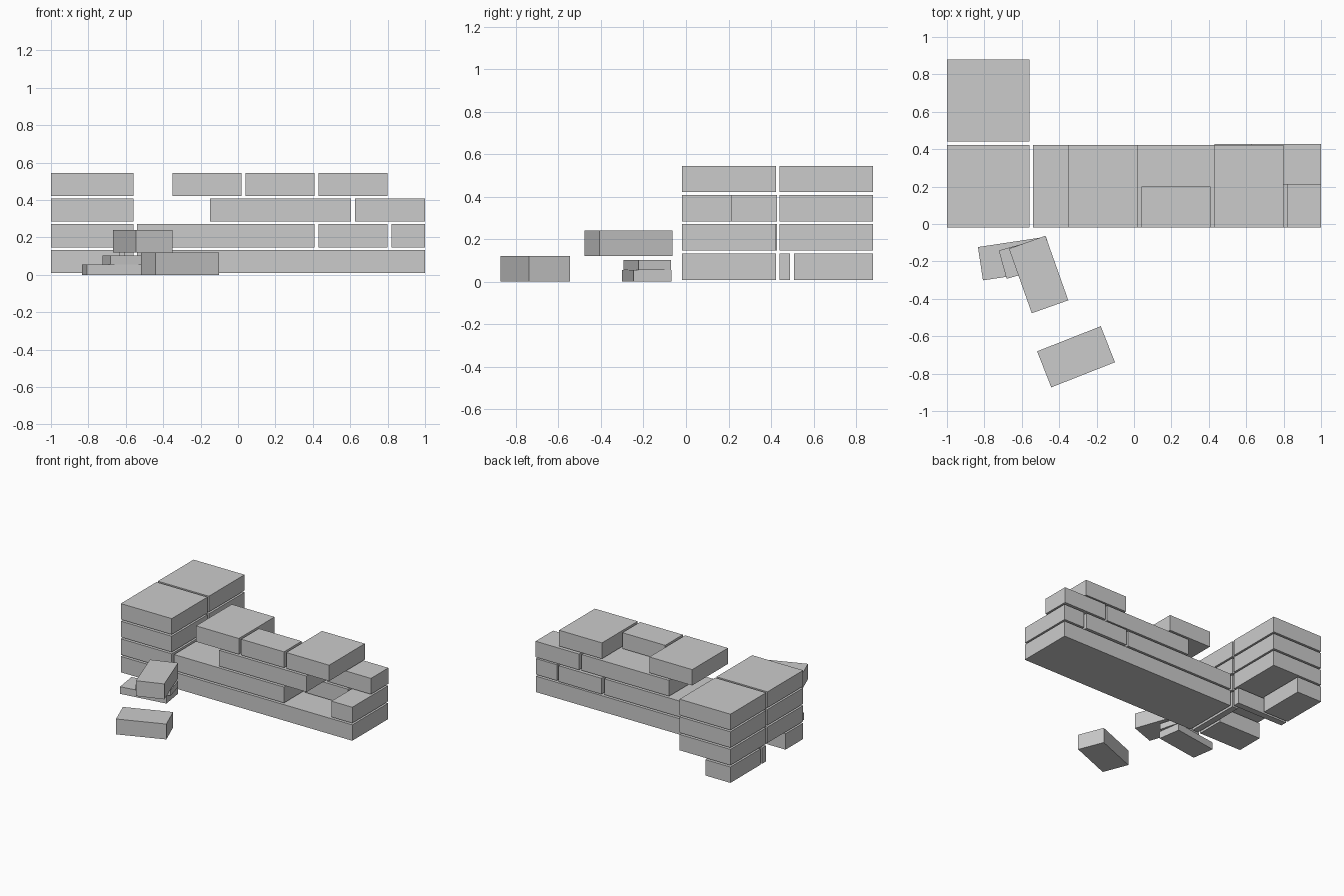
import bpy
import bmesh
from math import radians
from mathutils import Matrix

cube = bpy.data.objects.get("Cube")
if cube:
    bpy.data.objects.remove(cube, do_unlink=True)

stone = bpy.data.materials.new("pale_grey_stone")
stone.use_nodes = True
stone.diffuse_color = (0.6, 0.6, 0.6, 1)
stone.node_tree.nodes["Principled BSDF"].inputs["Base Color"].default_value = (0.6, 0.6, 0.6, 1)


def brick(name, centre, size, turn=0):
    mesh = bpy.data.meshes.new(name)
    bm = bmesh.new()
    bmesh.ops.create_cube(bm, size=1, matrix=Matrix.Diagonal((*size, 1)))
    bm.to_mesh(mesh)
    bm.free()
    mesh.materials.append(stone)
    obj = bpy.data.objects.new(name, mesh)
    obj.location = centre
    obj.rotation_euler.z = radians(turn)
    bpy.context.collection.objects.link(obj)


HEIGHT = 0.124
BOTTOM = 0.009
PITCH = 0.1375
FRONT, BACK = -0.018, 0.423
FRONT_HALF = (FRONT, 0.2)
BACK_HALF = (0.212, 0.428)
FULL = (FRONT, BACK)
PILLAR = (-1, -0.56)
WING = (0.44, 0.88)


def laid(name, course, xs, ys):
    """Brick lying square in a given course of the wall."""
    z = BOTTOM + course * PITCH + HEIGHT / 2
    brick(name, (sum(xs) / 2, sum(ys) / 2, z),
          (xs[1] - xs[0], ys[1] - ys[0], HEIGHT))


# Corner pillars: full blocks on the upper three courses
for course in (1, 2, 3):
    laid(f"corner_block_{course}", course, PILLAR, FULL)
    laid(f"wing_block_{course}", course, PILLAR, WING)

# Broken bottom course under the pillars
laid("corner_foot_brick", 0, (-1, -0.63), FRONT_HALF)
laid("corner_foot_slab", 0, (-0.61, -0.56), FULL)
laid("wing_foot_brick", 0, (-1, -0.783), (0.508, 0.88))
laid("wing_foot_slab", 0, PILLAR, (0.44, 0.49))

# Stepped wall, course by course
wall = [
    ("wall_base", 0, (-0.54, 1), FULL),
    ("wall_long_lower", 1, (-0.54, 0.41), FULL),
    ("wall_back_lower", 1, (0.43, 0.8), BACK_HALF),
    ("wall_end_lower", 1, (0.82, 1), FULL),
    ("wall_long_upper", 2, (-0.15, 0.605), FULL),
    ("wall_back_upper", 2, (0.625, 1), BACK_HALF),
    ("wall_top_right", 3, (-0.35, 0.02), FULL),
    ("wall_top_middle", 3, (0.04, 0.41), FRONT_HALF),
    ("wall_top_left", 3, (0.43, 0.8), FULL),
]
for part in wall:
    laid(*part)

# Loose bricks on the ground in front
brick("loose_brick", (-0.31, -0.71, 0.06), (0.366, 0.207, 0.12), 21.5)
brick("stacked_brick", (-0.51, -0.27, 0.18), (0.366, 0.207, 0.12), -70.5)
brick("lower_fragment", (-0.64, -0.185, 0.028), (0.366, 0.18, 0.056), 8.6)
brick("upper_fragment", (-0.575, -0.182, 0.079), (0.264, 0.157, 0.046), 15.5)
